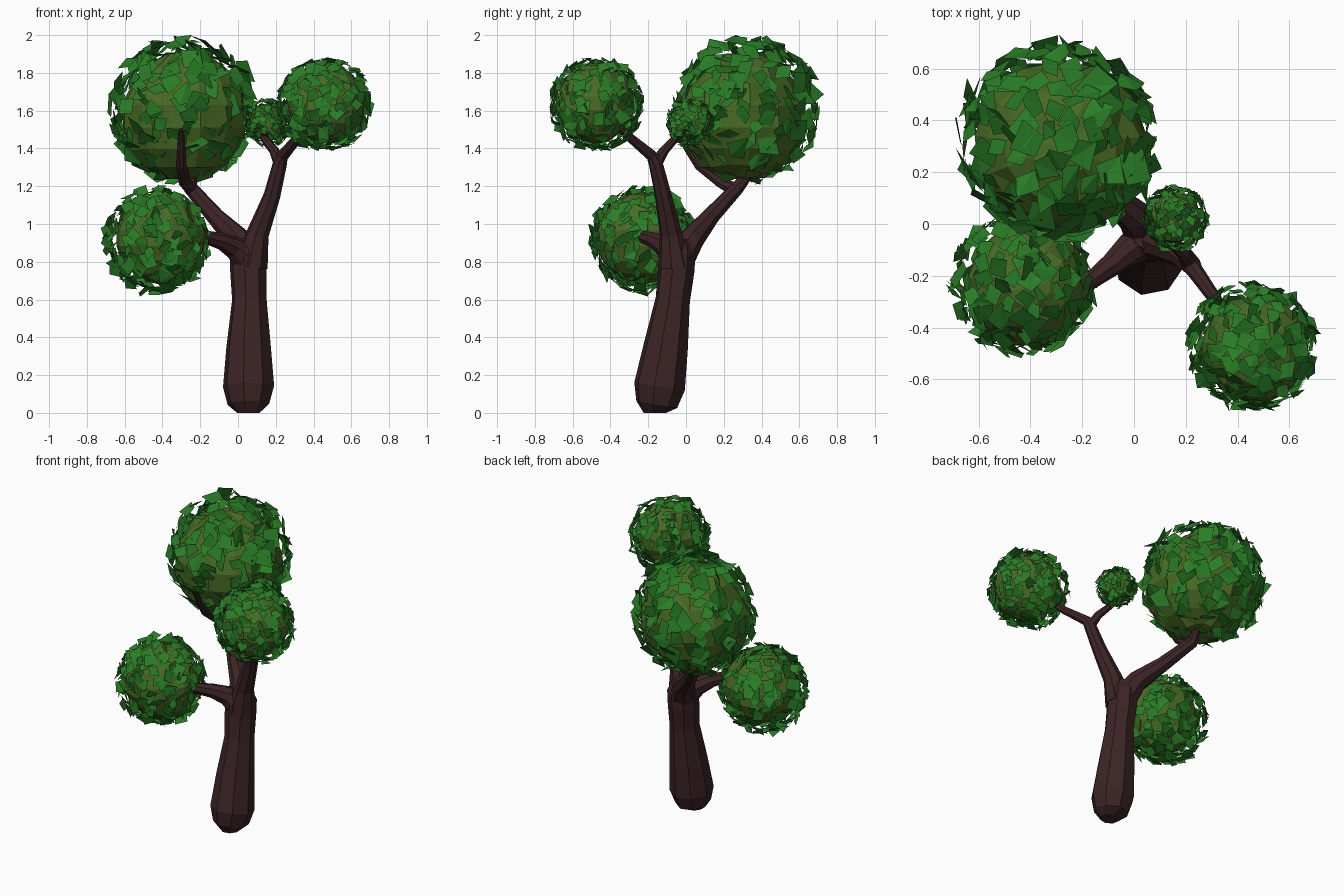
import bpy, bmesh, math, random
from mathutils import Vector, Matrix

if "Cube" in bpy.data.objects:
    bpy.data.objects.remove(bpy.data.objects["Cube"])

random.seed(7)


def material(name, rgb):
    m = bpy.data.materials.new(name)
    m.diffuse_color = (*rgb, 1)
    m.use_nodes = True
    m.node_tree.nodes["Principled BSDF"].inputs["Base Color"].default_value = m.diffuse_color
    return m


BARK = material("dark bark", (0.046, 0.018, 0.019))
MOSS = material("olive foliage", (0.066, 0.145, 0.018))
LEAF = material("leaf green", (0.022, 0.205, 0.019))


def finish(bm, name, mat):
    me = bpy.data.meshes.new(name)
    bm.to_mesh(me)
    bm.free()
    me.materials.append(mat)
    ob = bpy.data.objects.new(name, me)
    bpy.context.collection.objects.link(ob)
    return ob


def tube(name, pts, sides=8, flat_ends=False):
    """Loft rings along a path of (x, y, z, radius)."""
    bm = bmesh.new()
    P = [Vector(p[:3]) for p in pts]
    rings = []
    side = Vector((1, 0.2, 0))
    for i, p in enumerate(P):
        t = (P[min(i + 1, len(P) - 1)] - P[max(i - 1, 0)]).normalized()
        if flat_ends and i == 0:
            t = Vector((0, 0, 1))
        side = (side - t * side.dot(t)).normalized()
        up = t.cross(side)
        ring = []
        for k in range(sides):
            a = 2 * math.pi * (k + 0.5) / sides
            ring.append(bm.verts.new(p + (side * math.cos(a) + up * math.sin(a)) * pts[i][3]))
        rings.append(ring)
    for a, b in zip(rings, rings[1:]):
        for k in range(sides):
            n = (k + 1) % sides
            bm.faces.new((a[k], a[n], b[n], b[k]))
    bm.faces.new(rings[0][::-1])
    bm.faces.new(rings[-1])
    return finish(bm, name, BARK)


# Trunk with swollen foot, leaning back
tube("trunk", [
    (0.055, -0.165, 0.0, 0.06), (0.055, -0.155, 0.045, 0.112), (0.056, -0.14, 0.14, 0.138),
    (0.056, -0.107, 0.35, 0.12), (0.06, -0.07, 0.6, 0.093), (0.055, -0.052, 0.75, 0.098),
    (0.055, -0.045, 0.85, 0.098), (0.055, -0.04, 0.92, 0.06)], flat_ends=True)

# Main limbs
tube("right_limb", [
    (0.07, -0.06, 0.78, 0.09), (0.105, -0.08, 0.95, 0.06), (0.18, -0.12, 1.15, 0.045),
    (0.222, -0.16, 1.32, 0.038), (0.235, -0.18, 1.36, 0.032), (0.32, -0.30, 1.46, 0.025),
    (0.40, -0.40, 1.56, 0.02)])
tube("small_twig", [
    (0.222, -0.16, 1.32, 0.034), (0.19, -0.115, 1.39, 0.026), (0.14, -0.06, 1.45, 0.022),
    (0.15, 0.0, 1.53, 0.015)])
tube("left_limb", [
    (0.05, -0.05, 0.80, 0.09), (0.0, 0.03, 0.92, 0.068), (-0.12, 0.13, 1.04, 0.048),
    (-0.25, 0.27, 1.19, 0.038), (-0.24, 0.32, 1.25, 0.028), (-0.20, 0.36, 1.32, 0.02)])
tube("left_front_twig", [
    (-0.24, 0.26, 1.18, 0.036), (-0.285, 0.18, 1.225, 0.032), (-0.30, 0.07, 1.31, 0.028),
    (-0.30, 0.01, 1.40, 0.023), (-0.30, -0.05, 1.50, 0.014)])
tube("low_limb", [
    (0.05, -0.06, 0.80, 0.08), (-0.02, -0.10, 0.875, 0.062), (-0.09, -0.16, 0.91, 0.045),
    (-0.17, -0.22, 0.93, 0.035), (-0.32, -0.25, 0.96, 0.025)])


def foliage(name, core, core_r, shell, shell_r, count, leaf):
    # Faceted inner ball, slightly lumpy
    bm = bmesh.new()
    bmesh.ops.create_uvsphere(bm, u_segments=13, v_segments=9, radius=core_r)
    for v in bm.verts:
        v.co *= random.uniform(0.96, 1.03)
    bmesh.ops.triangulate(bm, faces=bm.faces[:])
    bmesh.ops.translate(bm, verts=bm.verts, vec=core)
    finish(bm, name + "_core", MOSS)

    # Loose shell of tilted, folded leaves spread evenly over a sphere
    bm = bmesh.new()
    c = Vector(shell)
    for i in range(count):
        z = 1 - 2 * (i + 0.5) / count
        a = i * 2.399963 + random.uniform(-0.2, 0.2)
        r = math.sqrt(1 - z * z)
        n = Vector((r * math.cos(a), r * math.sin(a), z))
        pos = c + n * shell_r * random.uniform(0.89, 0.97)
        tilt = Vector([random.uniform(-0.55, 0.55) for _ in range(3)])
        rot = (n + tilt).normalized().to_track_quat('Z', 'Y').to_matrix()
        rot = rot @ Matrix.Rotation(random.uniform(0, 6.28), 3, 'Z')
        s = leaf * random.uniform(0.75, 1.2)
        quad = []
        for x, y in ((-1, -1), (1, -1), (1, 1), (-1, 1)):
            p = Vector((x * random.uniform(0.3, 0.65), y * random.uniform(0.3, 0.65),
                        random.uniform(-0.12, 0.12)))
            quad.append(bm.verts.new(pos + rot @ p * s))
        bm.faces.new(quad[:3])
        bm.faces.new((quad[0], quad[2], quad[3]))
    finish(bm, name + "_leaves", LEAF)


# Four foliage balls
foliage("big_foliage", (-0.28, 0.30, 1.57), 0.345, (-0.295, 0.325, 1.605), 0.395, 230, 0.092)
foliage("low_foliage", (-0.405, -0.235, 0.925), 0.24, (-0.43, -0.23, 0.915), 0.285, 220, 0.068)
foliage("right_foliage", (0.47, -0.48, 1.64), 0.21, (0.46, -0.475, 1.632), 0.255, 220, 0.06)
foliage("small_foliage", (0.16, 0.025, 1.54), 0.1, (0.162, 0.022, 1.537), 0.128, 200, 0.034)
